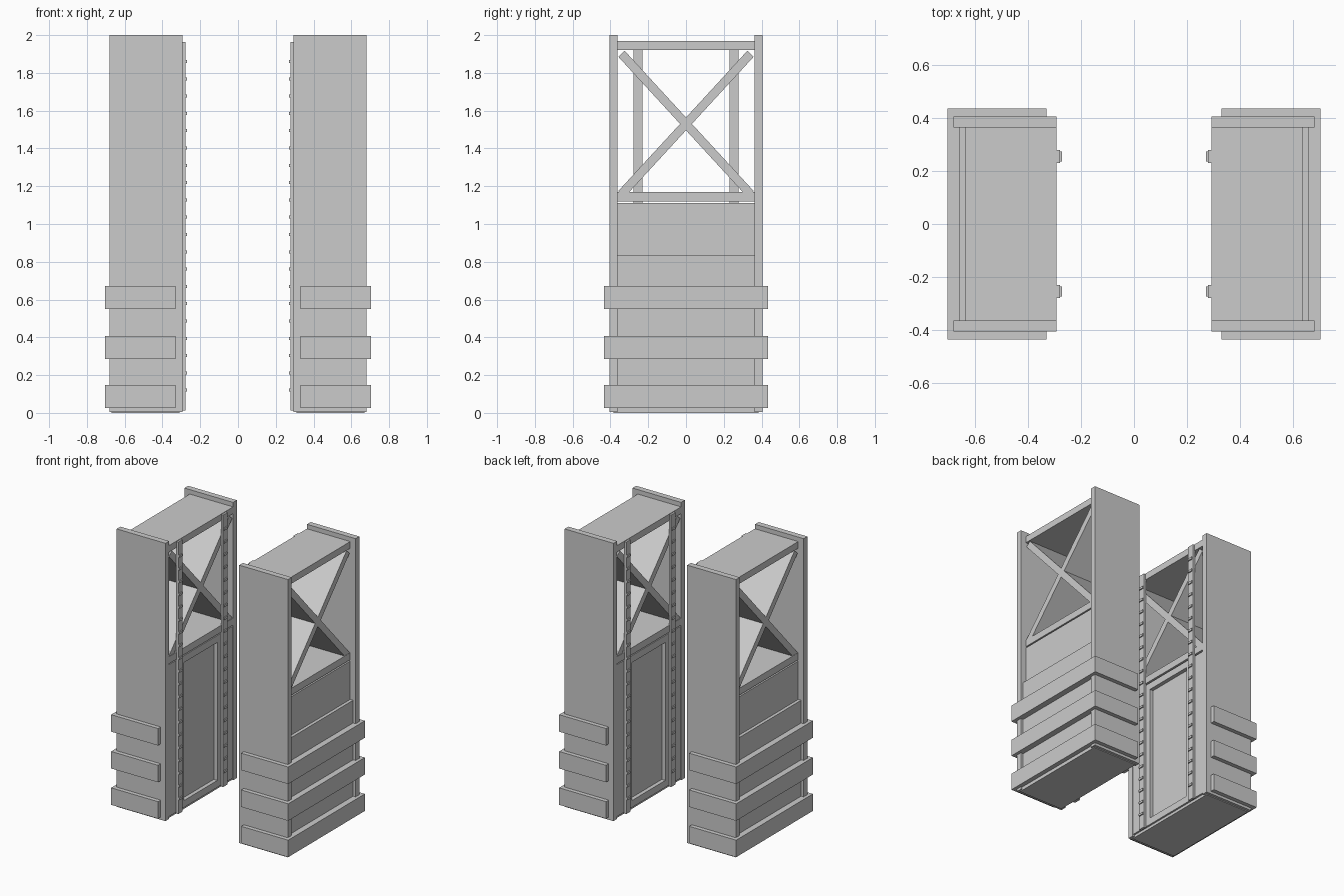
import bpy, bmesh, math
from mathutils import Matrix, Vector

if "Cube" in bpy.data.objects:
    bpy.data.objects.remove(bpy.data.objects["Cube"])


def add_boxes(name, boxes):
    """One object from boxes (x0,x1,y0,y1,z0,z1[,tilt about x]), plus its mirror in x."""
    bm = bmesh.new()
    for b in boxes:
        lo, hi = Vector(b[0:6:2]), Vector(b[1:6:2])
        tilt = b[6] if len(b) > 6 else 0
        m = (Matrix.Translation((lo + hi) / 2) @ Matrix.Rotation(tilt, 4, 'X')
             @ Matrix.Diagonal((*(hi - lo), 1)))
        bmesh.ops.create_cube(bm, size=1, matrix=m)
    me = bpy.data.meshes.new(name)
    bm.to_mesh(me)
    bm.free()
    ob = bpy.data.objects.new(name, me)
    bpy.context.collection.objects.link(ob)
    mod = ob.modifiers.new("mirror", 'MIRROR')
    mod.use_axis = (True, False, False)
    return ob


def both(x0, x1, y0, y1, z0, z1):
    """The same box on the +y and -y sides."""
    return [(x0, x1, y0, y1, z0, z1), (x0, x1, -y1, -y0, z0, z1)]


# tall side panels
add_boxes("side_panels", both(0.293, 0.68, 0.363, 0.405, 0.006, 2.0))

# base plate
add_boxes("base_plate", [(0.31, 0.67, -0.385, 0.385, 0, 0.03)])

# lower cabinet with a thicker outer skirt
add_boxes("lower_cabinet", [(0.325, 0.637, -0.363, 0.363, 0.02, 1.11)])
add_boxes("outer_skirt", [(0.637, 0.66, -0.363, 0.363, 0.02, 0.835)])

# raised frame around the inner door
add_boxes("door_frame",
          both(0.297, 0.325, 0.19, 0.363, 0.02, 1.11)
          + [(0.297, 0.325, -0.19, 0.19, 0.02, 0.07),
             (0.297, 0.325, -0.19, 0.19, 1.06, 1.11)])

# upper open bay: top, floor and deep crossed braces
add_boxes("bay_top", [(0.293, 0.637, -0.363, 0.363, 1.92, 1.968)])
add_boxes("bay_floor", [(0.293, 0.637, -0.363, 0.363, 1.12, 1.17)])
ang = math.atan2(0.375, 0.345)
half = math.hypot(0.375, 0.345) - 0.005
add_boxes("cross_braces", [(0.297, 0.635, -half, half, 1.507, 1.553, s * ang) for s in (1, -1)])

# bumper bands wrapping the three outer sides
bands = []
for z0, z1 in ((0.025, 0.147), (0.286, 0.408), (0.55, 0.672)):
    bands += both(0.33, 0.703, 0.405, 0.435, z0, z1)
    bands += [(0.66, 0.703, -0.405, 0.405, z0, z1)]
add_boxes("bumper_bands", bands)

# toothed rails on the inner side
add_boxes("rails", both(0.279, 0.297, 0.23, 0.279, 0.012, 1.964))
teeth = []
for i in range(20):
    z = 0.12 + i * 0.0916
    teeth += both(0.271, 0.28, 0.235, 0.274, z - 0.008, z + 0.008)
add_boxes("rail_teeth", teeth)
